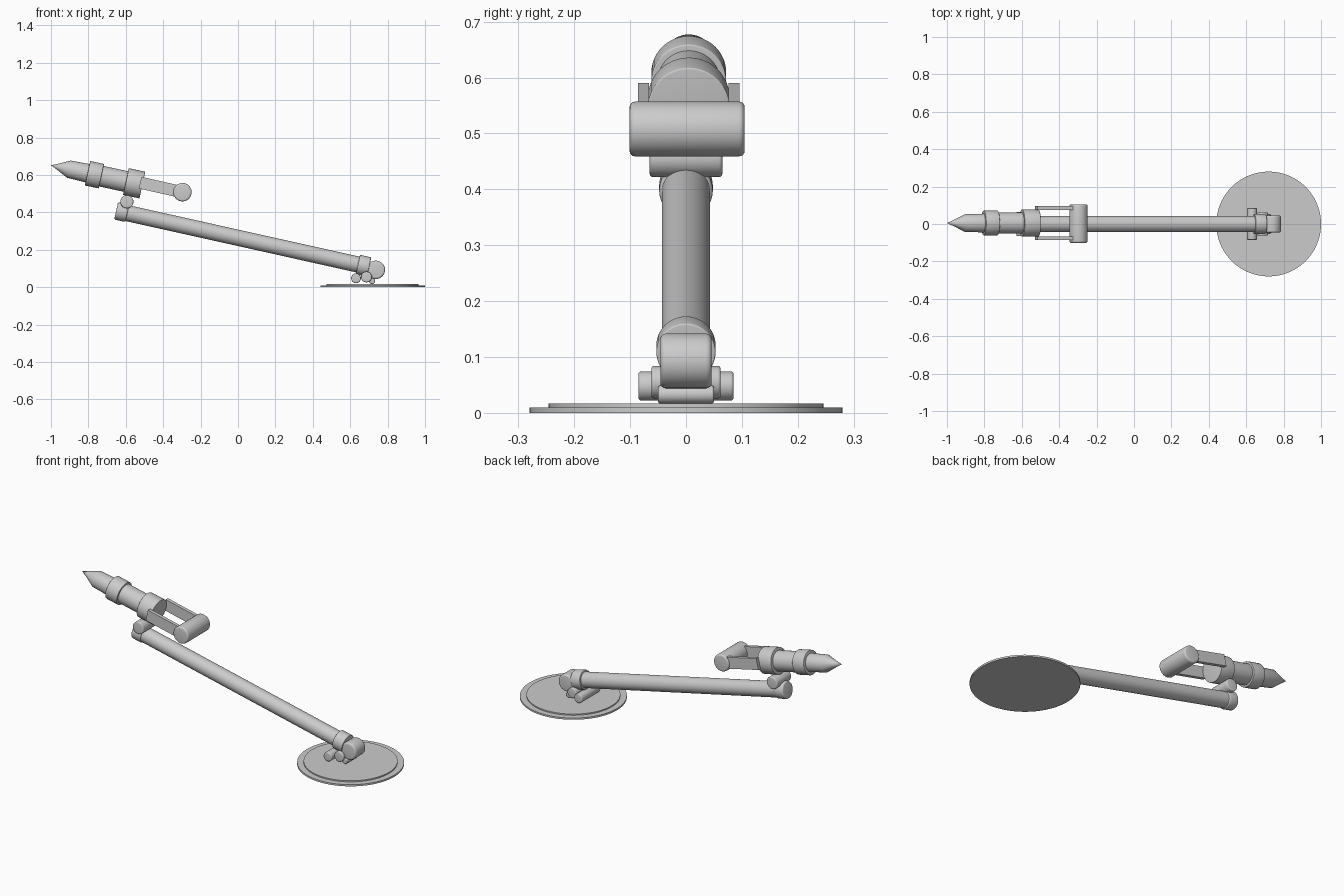
import bpy, bmesh, math
from mathutils import Vector, Matrix

if "Cube" in bpy.data.objects:
    bpy.data.objects.remove(bpy.data.objects["Cube"])


def lathe(name, start, end, profile, sides=48):
    """Revolve (distance, radius) points around the line start -> end."""
    start, end = Vector(start), Vector(end)
    rot = (end - start).to_track_quat('Z', 'Y').to_matrix().to_4x4()
    bm = bmesh.new()
    rings = []
    for s, r in profile:
        if r == 0:
            rings.append([bm.verts.new((0, 0, s))])
        else:
            rings.append([bm.verts.new((r * math.cos(a), r * math.sin(a), s))
                          for a in (2 * math.pi * i / sides for i in range(sides))])
    for a, b in zip(rings, rings[1:]):
        for i in range(sides):
            j = (i + 1) % sides
            if len(a) == 1:
                bm.faces.new((a[0], b[j], b[i]))
            elif len(b) == 1:
                bm.faces.new((a[i], a[j], b[0]))
            else:
                bm.faces.new((a[i], a[j], b[j], b[i]))
    for ring in (rings[0], rings[-1]):
        if len(ring) > 1:
            bm.faces.new(ring)
    bmesh.ops.recalc_face_normals(bm, faces=bm.faces)
    return finish(name, bm, Matrix.Translation(start) @ rot)


def finish(name, bm, matrix):
    mesh = bpy.data.meshes.new(name)
    bm.to_mesh(mesh)
    bm.free()
    ob = bpy.data.objects.new(name, mesh)
    bpy.context.collection.objects.link(ob)
    ob.matrix_world = matrix
    bpy.ops.object.select_all(action='DESELECT')
    ob.select_set(True)
    bpy.context.view_layer.objects.active = ob
    bpy.ops.object.shade_smooth_by_angle(angle=math.radians(35))
    return ob


def rod(name, start, end, r, bevel=0.0):
    """Solid cylinder with optional rounded rims."""
    length = (Vector(end) - Vector(start)).length
    prof = [(0, r), (length, r)]
    if bevel:
        arc = [(bevel * (1 - math.sin(t)), r - bevel * (1 - math.cos(t)))
               for t in (math.pi / 2 * i / 4 for i in range(4, -1, -1))]
        prof = arc + [(length - s, q) for s, q in reversed(arc)]
    return lathe(name, start, end, prof)


def cross_pin(name, x, z, r, half, bevel, y=0.0):
    return rod(name, (x, y - half, z), (x, y + half, z), r, bevel)


# Round foot with a shallow step
lathe("foot_disc", (0.72, 0, 0), (0.72, 0, 1),
      [(0, 0.28), (0.01, 0.28), (0.01, 0.246), (0.017, 0.246)], 96)

# Sloping arm with its end collars
low, high = Vector((0.67, 0, 0.115)), Vector((-0.62, 0, 0.402))
along = (high - low).normalized()
rod("arm_tube", low, high, 0.043)
rod("lower_collar", low - along * 0.032, low + along * 0.030, 0.053, 0.003)
rod("upper_collar", high - along * 0.030, high + along * 0.032, 0.048, 0.009)

# Hinge barrels and pins, all lying across the arm
cross_pin("foot_hinge", 0.737, 0.093, 0.049, 0.046, 0.010)
cross_pin("outer_pin", 0.631, 0.048, 0.026, 0.085, 0.005)
cross_pin("middle_pin", 0.687, 0.055, 0.029, 0.062, 0.005)
cross_pin("inner_pin", 0.717, 0.033, 0.016, 0.050, 0.004)
cross_pin("head_hinge", -0.594, 0.457, 0.035, 0.065, 0.006)

# Pointed head: cone, barrel and two thicker bands
Y = 0.005
tip = Vector((-1, Y, 0.652))
axis = Vector((0.977, 0, -0.212)).normalized()
lathe("head_barrel", tip, tip + axis,
      [(0, 0), (0.04, 0.018), (0.098, 0.047), (0.20, 0.050), (0.24, 0.056), (0.46, 0.056)])
for name, a, b, r in (("front_band", 0.200, 0.276, 0.067), ("rear_band", 0.410, 0.500, 0.073)):
    rod(name, tip + axis * a, tip + axis * b, r, 0.003)

# Two flat prongs carrying the handle
p, q = Vector((-0.523, Y, 0.559)), Vector((-0.297, Y, 0.508))
d = q - p
tilt = Matrix.Rotation(math.atan2(-d.z, d.x), 4, 'Y')
for side, label in ((-1, "front"), (1, "back")):
    bm = bmesh.new()
    bmesh.ops.create_cube(bm, size=1, matrix=Matrix.Diagonal((d.length, 0.020, 0.064, 1)))
    centre = (p + q) / 2 + Vector((0, side * 0.081, 0))
    finish(label + "_prong", bm, Matrix.Translation(centre) @ tilt)
cross_pin("handle_bar", -0.297, 0.508, 0.049, 0.103, 0.010, 0.002)
